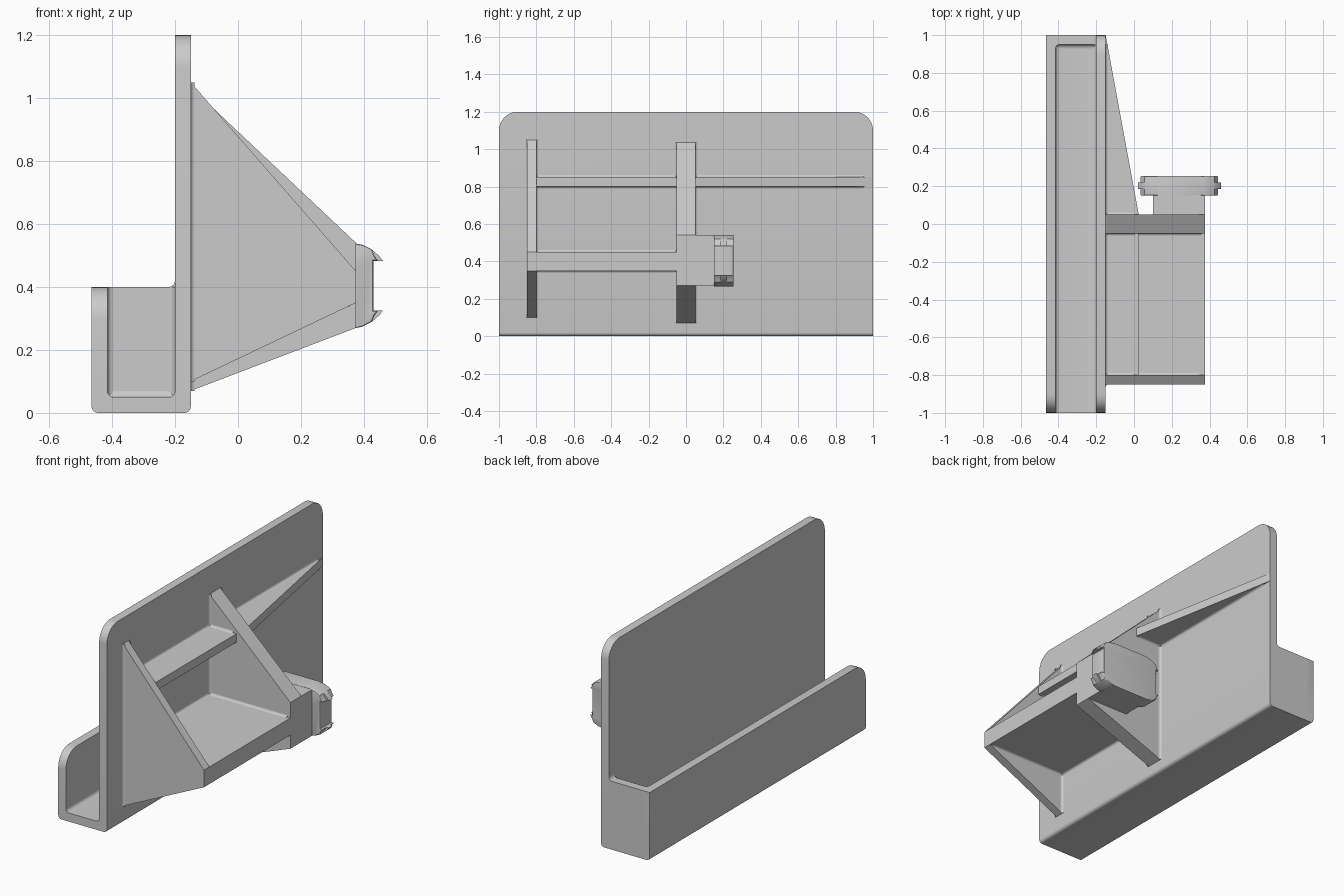
import bpy, bmesh, math
from mathutils import Vector as V

if "Cube" in bpy.data.objects:
    bpy.data.objects.remove(bpy.data.objects["Cube"])

grey = bpy.data.materials.new("plain grey")
grey.use_nodes = True
grey.diffuse_color = (0.6, 0.6, 0.6, 1)
grey.node_tree.nodes["Principled BSDF"].inputs["Base Color"].default_value = (0.6, 0.6, 0.6, 1)

X, Y, Z = V((1, 0, 0)), V((0, 1, 0)), V((0, 0, 1))


def prism(name, points, along, bevels=()):
    """Extrude a closed loop; bevels holds (edge rule, radius, segments)."""
    bm = bmesh.new()
    face = bm.faces.new([bm.verts.new(p) for p in points])
    new = bmesh.ops.extrude_face_region(bm, geom=[face], use_keep_orig=True)["geom"]
    bmesh.ops.translate(bm, vec=along, verts=[g for g in new if isinstance(g, bmesh.types.BMVert)])
    bmesh.ops.recalc_face_normals(bm, faces=bm.faces)
    for rule, radius, segments in bevels:
        edges = [e for e in bm.edges if rule(e.verts[0].co, e.verts[1].co)]
        bmesh.ops.bevel(bm, geom=edges, offset=radius, segments=segments, profile=0.5,
                        affect='EDGES', clamp_overlap=True)
    mesh = bpy.data.meshes.new(name)
    bm.to_mesh(mesh)
    bm.free()
    mesh.materials.append(grey)
    obj = bpy.data.objects.new(name, mesh)
    bpy.context.collection.objects.link(obj)
    bpy.ops.object.select_all(action='DESELECT')
    obj.select_set(True)
    bpy.context.view_layer.objects.active = obj
    bpy.ops.object.shade_smooth_by_angle(angle=math.radians(30))
    return obj


def side_prism(name, xz, y0, y1, bevels=()):
    return prism(name, [V((x, y0, z)) for x, z in xz], Y * (y1 - y0), bevels)


def box(name, x0, x1, y0, y1, z0, z1):
    return side_prism(name, [(x0, z0), (x1, z0), (x1, z1), (x0, z1)], y0, y1)


def arc(cx, cz, r, start, end, steps=5):
    angles = [math.radians(start + (end - start) * i / steps) for i in range(steps + 1)]
    return [(cx + r * math.cos(a), cz + r * math.sin(a)) for a in angles]


def fillet(name, corner, u, v, along, r=0.012):
    """Concave strip filling the inside corner between directions u and v."""
    c = V(corner)
    curve = [c + r * (u + v) - r * (math.cos(t) * v + math.sin(t) * u)
             for t in [i * math.pi / 8 for i in range(5)]]
    return prism(name, [c] + curve, along)


# Tray and tall back plate, one bent profile with rounded corners
R = 0.02
inner_bend = arc(-0.2 - R, 0.05 + R, R, 0, -90) + arc(-0.415 + R, 0.05 + R, R, -90, -180)
outer_bend = arc(-0.465 + R, R, R, 180, 270) + arc(-0.15 - R, R, R, 270, 360)
body = outer_bend + [(-0.15, 1.2), (-0.2, 1.2)] + inner_bend + [(-0.415, 0.4), (-0.465, 0.4)]


def big_corner(a, b):
    across = abs(a.y - b.y) < 1e-4 and abs(a.z - b.z) < 1e-4
    return across and (a.z > 1.1 or (abs(a.z - 0.4) < 1e-3 and a.y < 0))


def rear_edge(a, b):
    return min(a.y, b.y) > 0.99 and max(a.x, b.x) < -0.46 and abs(a.z - b.z) > 0.2


side_prism("tray_and_back_plate", body, -1, 1, [(big_corner, 0.1, 8), (rear_edge, 0.015, 3)])

# Closed rear end of the tray
side_prism("tray_end_wall", inner_bend + [(-0.415, 0.4), (-0.2, 0.4)], 0.95, 1)
fillet("end_wall_top_fillet", (-0.2, 0.95, 0.4), -X, Z, Y * 0.05, R)
fillet("tray_corner_fillet_outer", (-0.415, 0.95, 0.05), X, -Y, Z * 0.35, R)
fillet("tray_corner_fillet_inner", (-0.2, 0.95, 0.05), -X, -Y, Z * 0.35, R)
fillet("tray_floor_fillet", (-0.415, 0.95, 0.05), -Y, Z, X * 0.215, R)

# Tapered ribs standing on the plate
FACE, TIP = -0.15, 0.375
ribs = {
    "side_rib": (-0.85, -0.8, 0.1, 1.05, 0.35, 0.45),
    "main_rib": (-0.05, 0.05, 0.07, 1.035, 0.27, 0.54),
}
for name, (y0, y1, low, high, tip_low, tip_high) in ribs.items():
    side_prism(name, [(FACE, low), (TIP, tip_low), (TIP, tip_high), (FACE, high)], y0, y1)
    for side, y, out in (("front", y0, -Y), ("rear", y1, Y)):
        fillet(f"{name}_{side}_fillet", (FACE, y, low), X, out, Z * (high - low))

# Shelves joining the two ribs
SHELF = 0.025
for name, depth, z0, z1 in (("lower_shelf", TIP, 0.35, 0.45), ("upper_shelf", SHELF, 0.8, 0.85)):
    box(name, FACE, depth, -0.8, -0.05, z0, z1)
    for side, z, out in (("under", z0, -Z), ("top", z1, Z)):
        fillet(f"{name}_{side}_fillet", (FACE, -0.8, z), X, out, Y * 0.75)
        run = X * (depth - FACE - 0.02)
        fillet(f"{name}_{side}_fillet_front", (FACE, -0.8, z), Y, out, run)
        fillet(f"{name}_{side}_fillet_rear", (FACE, -0.05, z), -Y, out, run)

# Triangular gusset continuing the upper shelf to the rear edge
gusset = [(FACE, 0.05), (SHELF, 0.05), (FACE, 1)]
prism("rear_gusset", [V((x, y, 0.8)) for x, y in gusset], Z * 0.05)
for side, z, out in (("under", 0.8, -Z), ("top", 0.85, Z)):
    fillet(f"gusset_{side}_fillet", (FACE, 0.05, z), X, out, Y * 0.9)
    fillet(f"gusset_{side}_rib_fillet", (FACE, 0.05, z), Y, out, X * 0.16)

# Arm block carrying the clip
box("clip_arm", 0.1, TIP, 0.05, 0.15, 0.27, 0.54)

# Clip with curved hooks at both ends, symmetric in x and z
CX, CZ = 0.24, 0.404


def clip_outline(reach):
    quarter = [(0.19, 0.079), (reach, 0.079), (reach - 0.012, 0.095),
               (0.185, 0.115), (0.155, 0.13), (0.12, 0.137)]
    right = [(x, -z) for x, z in reversed(quarter)] + quarter
    left = [(-x, -z) for x, z in right]
    return [(CX + x, CZ + z) for x, z in right + left]


def clip_rim(a, b):
    flat = abs(a.y - b.y) < 1e-4
    return flat and min(abs(a.x - CX), abs(b.x - CX)) > 0.11 and (a.x - CX) * (b.x - CX) > 0


side_prism("clip_body", clip_outline(0.205), 0.15, 0.255, [(clip_rim, 0.012, 3)])
side_prism("clip_hook_tips", clip_outline(0.22), 0.185, 0.22)
